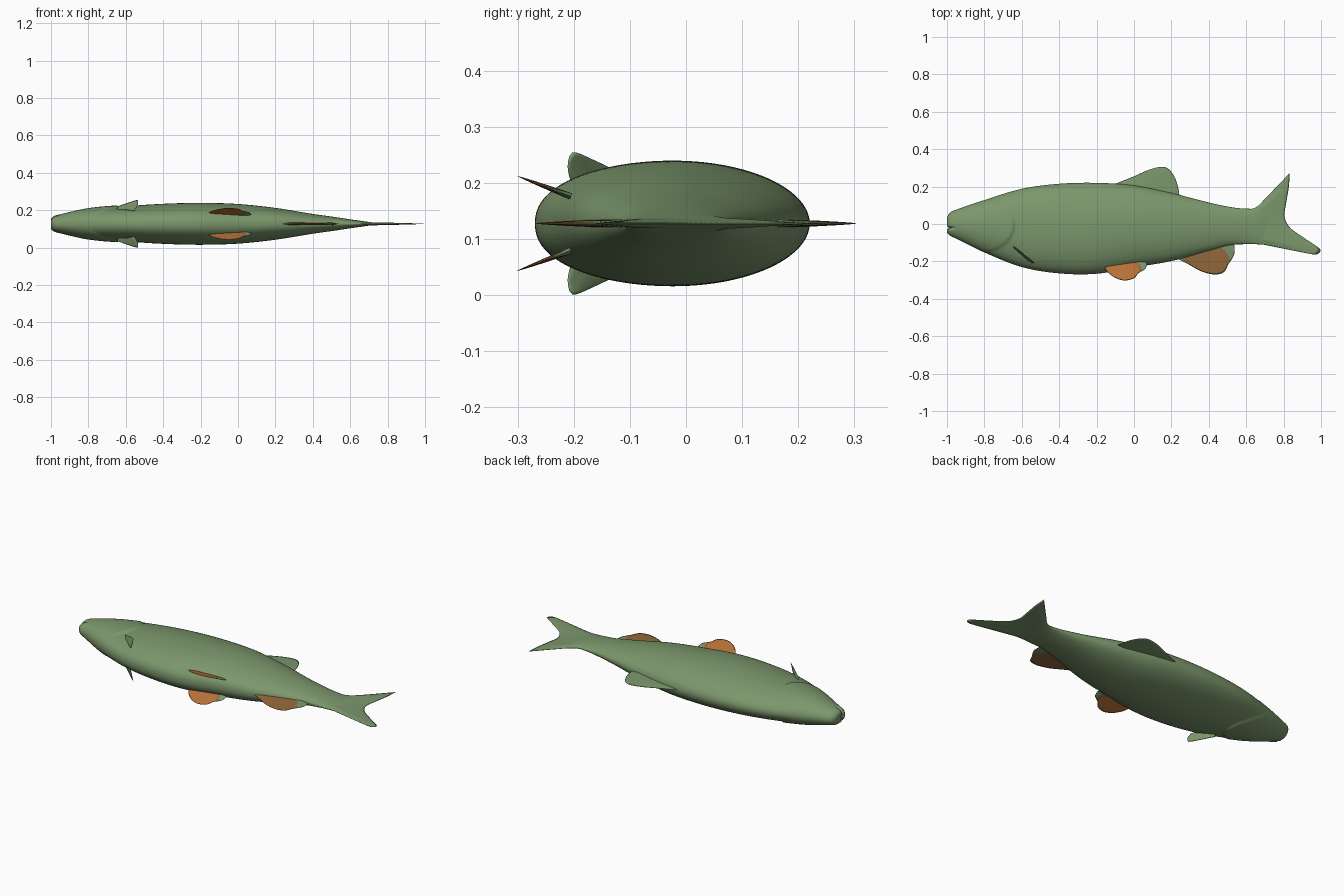
import bpy, bmesh, math
from mathutils import Vector

if "Cube" in bpy.data.objects:
    bpy.data.objects.remove(bpy.data.objects["Cube"])

C = 0.1275  # height of the mid plane: the fish lies on its side


def material(name, rgb):
    m = bpy.data.materials.new(name)
    m.diffuse_color = (*rgb, 1)
    m.use_nodes = True
    m.node_tree.nodes["Principled BSDF"].inputs["Base Color"].default_value = m.diffuse_color
    return m


GREEN = material("fish green", (0.20, 0.31, 0.15))
ORANGE = material("fin orange", (0.48, 0.17, 0.04))
BROWN = material("fin olive brown", (0.30, 0.145, 0.045))


def spline(pts, n):
    """Catmull-Rom curve through pts, resampled to n+1 evenly spaced points."""
    P = [Vector(p) for p in pts]
    P = [2 * P[0] - P[1]] + P + [2 * P[-1] - P[-2]]
    fine = []
    for i in range(1, len(P) - 2):
        a, b, c, d = P[i - 1:i + 3]
        for k in range(16):
            t = k / 16
            fine.append(0.5 * (2 * b + (c - a) * t + (2 * a - 5 * b + 4 * c - d) * t * t
                               + (3 * b - a - 3 * c + d) * t ** 3))
    fine.append(P[-2])
    acc = [0]
    for p, q in zip(fine, fine[1:]):
        acc.append(acc[-1] + (q - p).length)
    out, j = [], 0
    for i in range(n + 1):
        s = acc[-1] * i / n
        while j < len(acc) - 2 and acc[j + 1] < s:
            j += 1
        out.append(fine[j].lerp(fine[j + 1], (s - acc[j]) / max(acc[j + 1] - acc[j], 1e-9)))
    return out


def finish(name, bm, mats, rule=None):
    bmesh.ops.remove_doubles(bm, verts=bm.verts, dist=1e-5)
    bmesh.ops.recalc_face_normals(bm, faces=bm.faces)
    for f in bm.faces:
        f.smooth = True
        if rule:
            f.material_index = rule(f.calc_center_median())
    me = bpy.data.meshes.new(name)
    bm.to_mesh(me)
    bm.free()
    for m in mats:
        me.materials.append(m)
    ob = bpy.data.objects.new(name, me)
    bpy.context.collection.objects.link(ob)
    return ob


# Body: lofted rings, rows are x, back y, belly y, half thickness
PROFILE = [(-1.0, .035, -.045, .020), (-.985, .06, -.062, .033), (-.95, .077, -.078, .043),
           (-.8, .128, -.152, .076), (-.6, .188, -.230, .094), (-.4, .215, -.264, .107),
           (-.2, .220, -.266, .112), (0, .206, -.232, .106), (.2, .166, -.198, .085),
           (.4, .115, -.143, .053), (.52, .090, -.112, .036), (.6, .082, -.108, .024),
           (.65, .088, -.108, .017), (.72, .150, -.112, .007), (.76, .19, -.118, .002)]


def section(x):
    """Smoothly interpolated profile row at x."""
    i = max(k for k in range(len(PROFILE) - 1) if PROFILE[k][0] <= x or k == 0)
    a, b = PROFILE[i], PROFILE[i + 1]
    p, n = PROFILE[max(i - 1, 0)], PROFILE[min(i + 2, len(PROFILE) - 1)]
    h = b[0] - a[0]
    t = (x - a[0]) / h
    res = []
    for k in (1, 2, 3):
        ma, mb = (b[k] - p[k]) / (b[0] - p[0]) * h, (n[k] - a[k]) / (n[0] - a[0]) * h
        res.append((2 * t**3 - 3 * t**2 + 1) * a[k] + (t**3 - 2 * t**2 + t) * ma
                   + (3 * t**2 - 2 * t**3) * b[k] + (t**3 - t**2) * mb)
    return res


def body():
    bm, SEG = bmesh.new(), 80
    stations = [(-1.0, .05), (-1.0, .35), (-1.0, .7)]
    stations += [(-1 + .006 * i, 1) for i in range(75)]
    stations += [(-.55 + 1.29 * i / 80, 1) for i in range(81)]
    rings = []
    for x, s in stations:
        top, bot, half = section(x)
        mid, h = (top + bot) / 2, (top - bot) / 2 * s
        ring = []
        for k in range(SEG):
            a = 2 * math.pi * k / SEG
            cz = math.cos(a)
            e = 1 if math.sin(a) > 0 else 0.88
            y = mid + h * math.sin(a)
            z = half * s * math.copysign(abs(cz) ** e, cz)
            # raised gill cover
            r = math.hypot((x + .83) / .195, (y + .005) / .15)
            z += math.copysign(.008 * min(1, max(0, (1.0 - r) / .06)), z) * abs(cz)
            # mouth slit
            g = max(0, 1 - abs(y + .022) / .010) * max(0, 1 - (x + 1) / .05)
            ring.append(bm.verts.new((x + .022 * g, y, C + z * (1 - .25 * g))))
        rings.append(ring)
    for r, q in zip(rings, rings[1:]):
        for k in range(SEG):
            bm.faces.new((r[k], r[(k + 1) % SEG], q[(k + 1) % SEG], q[k]))
    bm.faces.new(rings[0])
    bm.faces.new(rings[-1])
    finish("body", bm, [GREEN])


def fin(name, root, edge, thick, mats=(GREEN,), rule=None, side=1, nu=40, nv=14):
    """Tapered blade ruled between a root curve and an outer edge (z relative to the mid plane)."""
    bm = bmesh.new()
    A, B = spline(root, nu), spline(edge, nu)
    nrm = (A[-1] - A[0]).cross(B[nu // 2] - A[nu // 2]).normalized()
    for s in (-1, 1):
        grid = []
        for i in range(nu + 1):
            row = []
            for j in range(nv + 1):
                v = j / nv
                w = thick * (1 - v) ** .7 * min(1, 8 * min(i, nu - i) / nu)
                p = A[i].lerp(B[i], v) + nrm * (s * w)
                row.append(bm.verts.new((p.x, p.y, C + side * p.z)))
            grid.append(row)
        for i in range(nu):
            for j in range(nv):
                bm.faces.new((grid[i][j], grid[i + 1][j], grid[i + 1][j + 1], grid[i][j + 1]))
    bmesh.ops.remove_doubles(bm, verts=bm.verts, dist=1e-5)
    bmesh.ops.dissolve_degenerate(bm, edges=bm.edges, dist=1e-6)
    finish(name, bm, mats, rule)


def flat(pts):
    return [(x, y, 0) for x, y in pts]


body()

# Forked tail
fin("tail_fin", flat([(.68, .113), (.69, 0), (.68, -.108)]),
    flat([(.832, .272), (.828, .2), (.815, .12), (.805, .04), (.835, -.02), (.91, -.075),
          (.985, -.125), (.997, -.145), (.975, -.163), (.93, -.158)]), .009, nu=60)

# Back fin
fin("dorsal_fin", flat([(-.14, .19), (.05, .17), (.24, .15)]),
    flat([(-.14, .20), (-.08, .223), (0, .255), (.08, .290), (.15, .306), (.19, .290),
          (.22, .245), (.235, .20), (.243, .155)]), .008)


# Anal fin: brownish orange with a green rear edge
def anal_colour(c):
    r = math.hypot((c.x - .385) / .125, (c.y + .195) / .09)
    return 1 if r < 1 else 0


fin("anal_fin", flat([(.23, -.175), (.38, -.13), (.53, -.10)]),
    flat([(.23, -.185), (.29, -.215), (.36, -.253), (.43, -.270), (.48, -.258), (.505, -.215),
          (.535, -.165), (.537, -.115)]), .008, (GREEN, BROWN), anal_colour)


# Paired pelvic fins: orange with a green rear edge
def tilt(pts):
    return [(x, y, .05 + (-.21 - y) * .38) for x, y in pts]


def pelvic_colour(c):
    r = math.hypot((c.x + .065) / .095, (c.y + .25) / .06)
    return 1 if r < 1 else 2 if r < 1.15 else 0


for side, label in ((1, "upper"), (-1, "lower")):
    fin("pelvic_fin_" + label, tilt([(-.15, -.215), (-.04, -.205), (.07, -.205)]),
        tilt([(-.16, -.228), (-.14, -.258), (-.10, -.288), (-.05, -.302), (0, -.29),
              (.025, -.262), (.06, -.24), (.07, -.212)]), .006,
        (GREEN, ORANGE, BROWN), pelvic_colour, side)
    # Paired pectoral fins
    fin("pectoral_fin_" + label, [(-.65, -.115, .075), (-.60, -.16, .075), (-.555, -.20, .068)],
        [(-.645, -.122, .093), (-.59, -.162, .112), (-.543, -.196, .1265), (-.534, -.207, .122),
         (-.536, -.211, .10), (-.55, -.206, .075)], .005, side=side, nu=20, nv=8)
